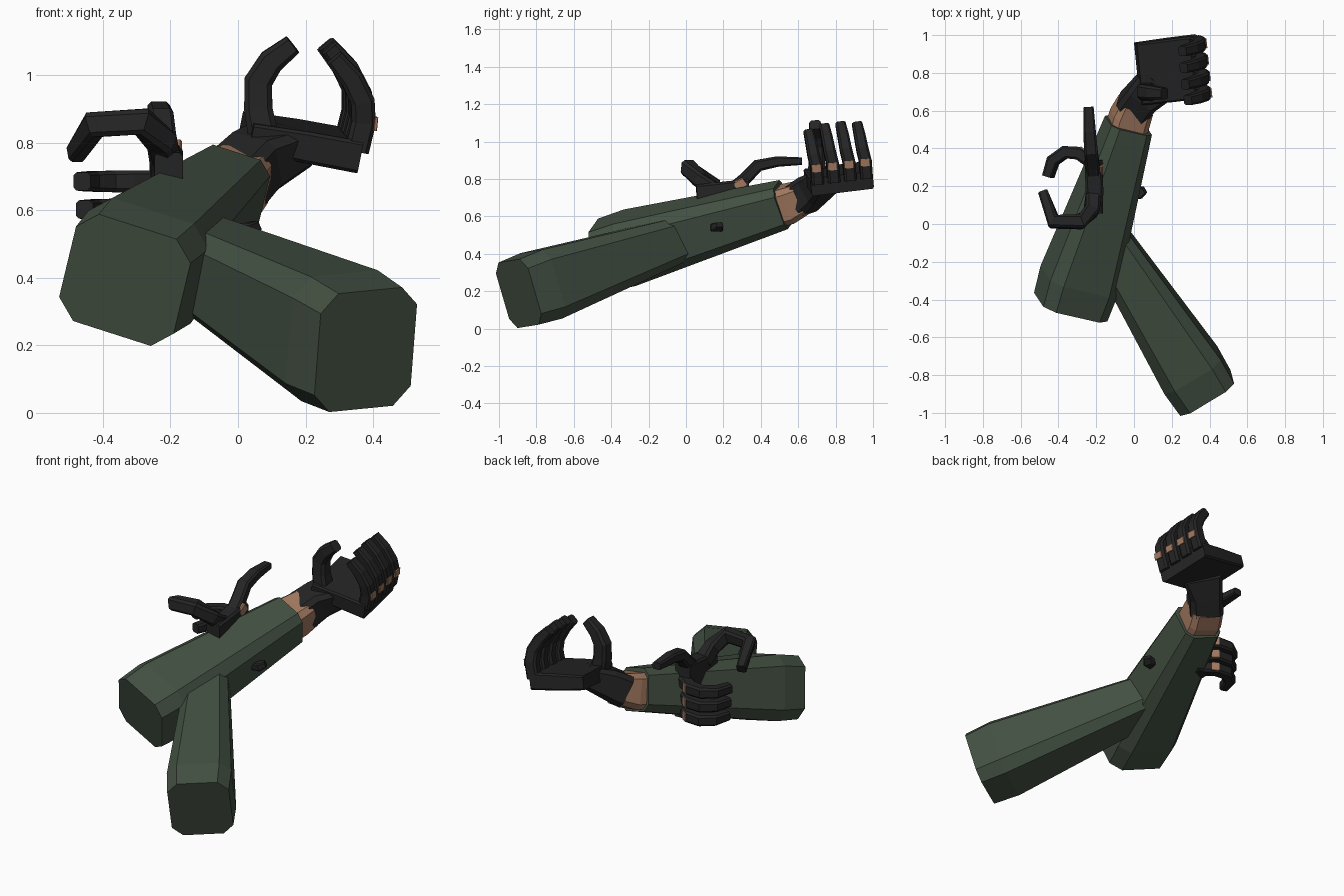
import bpy, bmesh, math
from mathutils import Vector, Matrix


def material(name, rgb):
    m = bpy.data.materials.new(name)
    m.diffuse_color = (*rgb, 1)
    return m


GREEN = material("sleeve_green", (0.056, 0.080, 0.054))
BLACK = material("glove_black", (0.018, 0.018, 0.019))
SKIN = material("skin_tan", (0.36, 0.19, 0.115))


def loft(name, path, halves, mat, up=(0, 0, 1), chamfer=0.3, roll=0):
    """Sweep a chamfered rectangle along a path; halves = (half width, half height) per point."""
    pts = [Vector(p) for p in path]
    bm = bmesh.new()
    rings = []
    for i, p in enumerate(pts):
        d = Vector()
        if i > 0:
            d += (p - pts[i - 1]).normalized()
        if i < len(pts) - 1:
            d += (pts[i + 1] - p).normalized()
        d.normalize()
        v = Vector(up)
        v = (v - d * v.dot(d)).normalized()
        v = Matrix.Rotation(math.radians(roll), 3, d) @ v
        u = d.cross(v)
        w, h = halves[i]
        c = chamfer * min(w, h)
        prof = [(w, h - c), (w - c, h), (c - w, h), (-w, h - c),
                (-w, c - h), (c - w, -h), (w - c, -h), (w, c - h)]
        rings.append([bm.verts.new(p + u * a + v * b) for a, b in prof])
    for r, s in zip(rings, rings[1:]):
        for k in range(8):
            n = (k + 1) % 8
            bm.faces.new((r[k], r[n], s[n], s[k]))
    bm.faces.new(rings[0])
    bm.faces.new(rings[-1])
    bmesh.ops.recalc_face_normals(bm, faces=bm.faces)
    me = bpy.data.meshes.new(name)
    bm.to_mesh(me)
    bm.free()
    me.materials.append(mat)
    ob = bpy.data.objects.new(name, me)
    bpy.context.collection.objects.link(ob)
    return ob


def sleeve(name, start, direction, length, half, end_half, roll):
    s, d = Vector(start), Vector(direction).normalized()
    w, h = half
    loft(name, [s, s + d * 0.15, s + d * length],
         [half, (w * 1.05, h * 1.05), end_half], GREEN, chamfer=0.34, roll=roll)


# Sleeves
sleeve("left_sleeve", (-0.335, -0.44, 0.393), (0.308, 0.97, 0.272), 1.045,
       (0.182, 0.172), (0.115, 0.118), 18)
sleeve("right_sleeve", (0.378, -0.895, 0.187), (-0.516, 0.81, 0.276), 1.04,
       (0.167, 0.183), (0.112, 0.118), -5)

# Left wrist, cuff and palm
loft("left_wrist", [(-0.04, 0.50, 0.655), (-0.022, 0.56, 0.67), (0.01, 0.63, 0.70)],
     [(0.10, 0.10), (0.10, 0.10), (0.092, 0.088)], SKIN, roll=15)
loft("left_cuff", [(-0.005, 0.612, 0.69), (0.05, 0.68, 0.745), (0.14, 0.76, 0.80)],
     [(0.095, 0.092), (0.092, 0.085), (0.11, 0.06)], BLACK, roll=12)

A = Vector((-0.10, 0.985, 0.12)).normalized()      # across the fingers
B = Vector((0.97, 0.13, -0.18))
B = (B - A * B.dot(A)).normalized()                # along the palm
N = B.cross(A)
if N.z < 0:
    N = -N
palm = Vector((0.185, 0.815, 0.805))
loft("left_palm", [palm - B * 0.165, palm, palm + B * 0.165],
     [(0.165, 0.04), (0.168, 0.047), (0.168, 0.048)], BLACK, up=N, chamfer=0.2)

# Left fingers, curled upward, with bare knuckle patches
finger = [(0.0, 0.0, 0.0), (0.022, -0.006, 0.09), (0.02, -0.022, 0.155),
          (-0.015, -0.036, 0.225), (-0.068, -0.05, 0.288)]
finger_half = [(0.033, 0.036), (0.033, 0.036), (0.032, 0.035), (0.030, 0.033), (0.027, 0.027)]
for i in range(4):
    base = palm + B * 0.155 + A * (i - 1.5) * 0.088 + Vector((0, 0, 0.015))
    reach = (0.95, 1.02, 1.02, 0.98)[i]
    loft(f"left_finger_{i + 1}", [base + Vector(p) * reach for p in finger],
         finger_half, BLACK, up=B, chamfer=0.35)
    k = base + Vector((0.054, -0.006, 0.08))
    loft(f"left_knuckle_{i + 1}", [k - Vector((0, 0, 0.02)), k + Vector((0.004, -0.002, 0.02))],
         [(0.026, 0.005)] * 2, SKIN, up=B)

# Left thumb
loft("left_thumb", [(0.075, 0.70, 0.82), (0.06, 0.70, 0.90), (0.06, 0.70, 0.98),
                    (0.098, 0.695, 1.04), (0.162, 0.69, 1.09)],
     [(0.05, 0.045), (0.043, 0.042), (0.04, 0.042), (0.038, 0.038), (0.03, 0.03)],
     BLACK, up=(-1, 0, 0.3), chamfer=0.35)

# Right wrist, cuff and palm, crossing behind the left forearm
loft("right_wrist", [(-0.15, -0.05, 0.47), (-0.175, 0.02, 0.52)],
     [(0.08, 0.085), (0.075, 0.08)], SKIN)
loft("right_cuff", [(-0.172, 0.01, 0.515), (-0.20, 0.12, 0.61)],
     [(0.08, 0.085), (0.05, 0.10)], BLACK)
loft("right_palm", [(-0.205, 0.06, 0.625), (-0.21, 0.20, 0.63), (-0.215, 0.345, 0.64)],
     [(0.042, 0.145), (0.047, 0.155), (0.047, 0.16)], BLACK, chamfer=0.25)
loft("strap_end", [(-0.03, 0.16, 0.54), (0.03, 0.165, 0.54), (0.055, 0.18, 0.555)],
     [(0.032, 0.022), (0.032, 0.022), (0.02, 0.015)], BLACK)

# Right curled fingers
for i in range(3):
    z = 0.685 - 0.083 * i
    k = 1 - 0.03 * i
    xy = [(-0.215, 0.32), (-0.295, 0.375), (-0.37, 0.38), (-0.435, 0.335), (-0.462, 0.25)]
    loft(f"right_finger_{i + 1}", [(-0.215 + (x + 0.215) * k, y, z) for x, y in xy],
         [(0.036, 0.033), (0.035, 0.033), (0.034, 0.032), (0.032, 0.030), (0.026, 0.027)],
         BLACK, chamfer=0.35)
    loft(f"right_knuckle_{i + 1}", [(-0.25, 0.384, z), (-0.285, 0.407, z)],
         [(0.005, 0.026)] * 2, SKIN)

# Right forefinger pointing ahead, with its bare knuckle
loft("right_forefinger", [(-0.215, 0.25, 0.745), (-0.22, 0.315, 0.80), (-0.228, 0.385, 0.872),
                          (-0.235, 0.49, 0.893), (-0.24, 0.62, 0.895)],
     [(0.038, 0.034), (0.037, 0.033), (0.036, 0.032), (0.033, 0.028), (0.026, 0.020)],
     BLACK, chamfer=0.35)
loft("right_forefinger_knuckle", [(-0.185, 0.265, 0.755), (-0.185, 0.315, 0.785)],
     [(0.02, 0.028)] * 2, SKIN)

# Right thumb
loft("right_thumb", [(-0.215, 0.15, 0.74), (-0.225, 0.07, 0.80), (-0.285, 0.012, 0.862),
                     (-0.425, 0.012, 0.853), (-0.48, 0.165, 0.768)],
     [(0.042, 0.042), (0.04, 0.04), (0.04, 0.04), (0.038, 0.038), (0.026, 0.028)],
     BLACK, chamfer=0.35)
